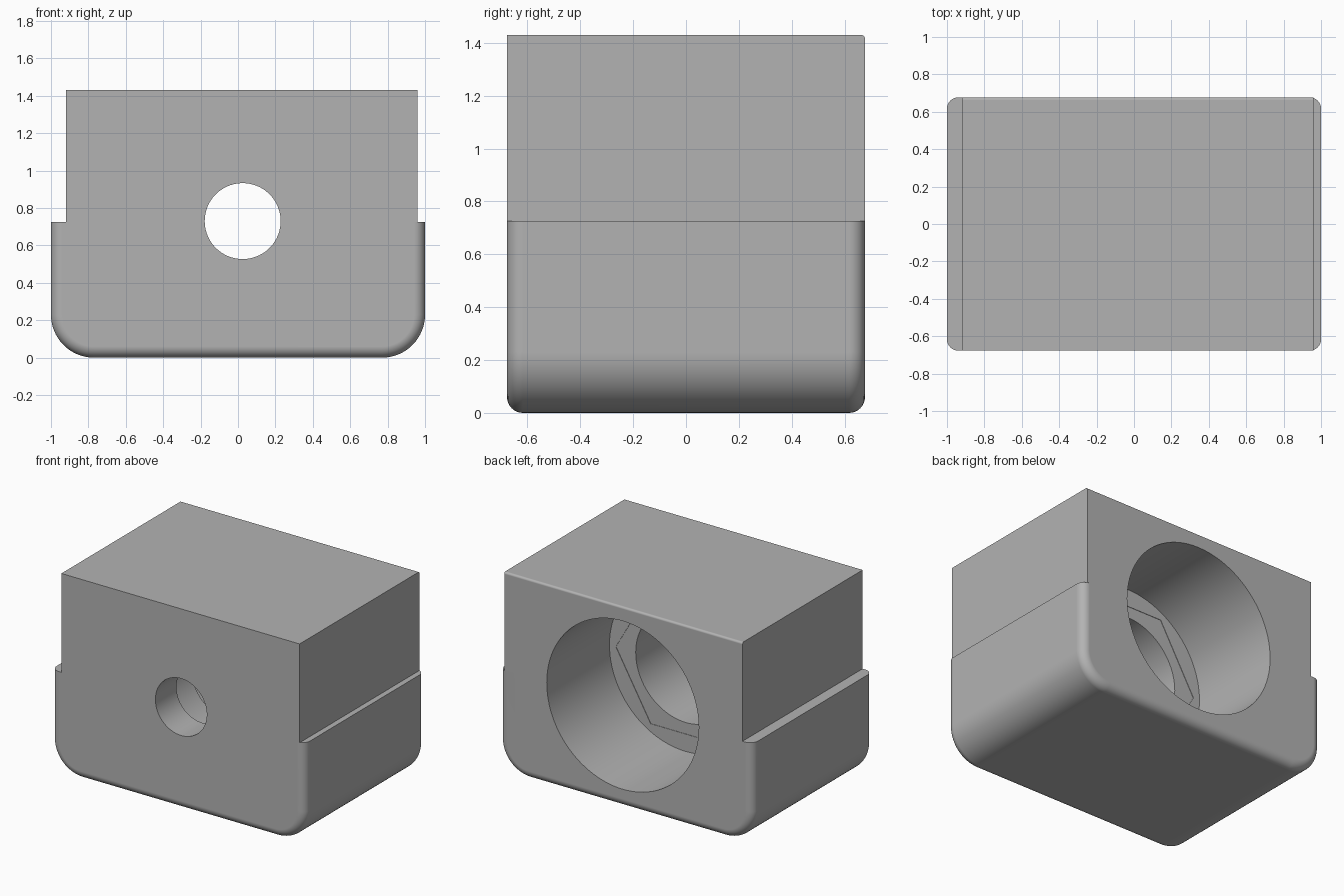
import bpy, bmesh, math

cube = bpy.data.objects.get("Cube")
if cube:
    bpy.data.objects.remove(cube, do_unlink=True)

HALF_Y, STEP_Z, TOP_Z = 0.677, 0.725, 1.43
HOLE_X, HOLE_Z = 0.025, 0.73

grey = bpy.data.materials.new("plain grey")
grey.use_nodes = True
colour = (0.45, 0.45, 0.45, 1)
grey.diffuse_color = colour
grey.node_tree.nodes["Principled BSDF"].inputs["Base Color"].default_value = colour


def finish(name, bm):
    bmesh.ops.recalc_face_normals(bm, faces=bm.faces)
    mesh = bpy.data.meshes.new(name)
    bm.to_mesh(mesh)
    bm.free()
    mesh.materials.append(grey)
    obj = bpy.data.objects.new(name, mesh)
    bpy.context.collection.objects.link(obj)
    return obj


def loft(name, rings):
    """Skin a list of equal-length rings and cap both ends."""
    bm = bmesh.new()
    loops = [[bm.verts.new(p) for p in ring] for ring in rings]
    for a, b in zip(loops, loops[1:]):
        for i in range(len(a)):
            j = (i + 1) % len(a)
            bm.faces.new((a[i], a[j], b[j], b[i]))
    bm.faces.new(loops[0])
    bm.faces.new(loops[-1])
    return finish(name, bm)


def base_ring(y, inset, corner=0.23, steps=16):
    """Front outline with two rounded bottom corners."""
    half, r = 1 - inset, corner - inset
    ring = [(half, y, STEP_Z)]
    for side in (1, -1):
        for i in range(steps + 1):
            a = math.pi / 2 * (i if side > 0 else steps - i) / steps
            ring.append((side * (1 - corner + r * math.cos(a)), y,
                         corner - r * math.sin(a)))
    return ring + [(-half, y, STEP_Z)]


def circle(y, r, sides):
    return [(HOLE_X + r * math.cos(math.tau * i / sides), y,
             HOLE_Z + r * math.sin(math.tau * i / sides)) for i in range(sides)]


def combine(target, other, operation):
    mod = target.modifiers.new(operation.lower(), 'BOOLEAN')
    mod.object, mod.operation, mod.solver = other, operation, 'EXACT'
    bpy.context.view_layer.objects.active = target
    bpy.ops.object.modifier_apply(modifier=mod.name)
    bpy.data.objects.remove(other, do_unlink=True)


# Lower body with a rounded rim on the front and back
FILLET, STEPS = 0.06, 8
rim = []
for i in range(STEPS + 1):
    a = math.pi / 2 * i / STEPS
    rim.append((HALF_Y - FILLET * (1 - math.cos(a)), FILLET * (1 - math.sin(a))))
rings = [base_ring(-y, inset) for y, inset in rim]
rings += [base_ring(y, inset) for y, inset in reversed(rim)]
block = loft("block", rings)

# Upper body, narrower, with a softened top back edge
bm = bmesh.new()
bmesh.ops.create_cube(bm, size=1)
for v in bm.verts:
    v.co = (0.96 if v.co.x > 0 else -0.92, math.copysign(HALF_Y, v.co.y),
            TOP_Z if v.co.z > 0 else STEP_Z)
back_edge = [e for e in bm.edges
             if all(v.co.y > 0 and v.co.z > 1 for v in e.verts)]
bmesh.ops.bevel(bm, geom=back_edge, offset=0.015, segments=4, profile=0.5,
                affect='EDGES')
combine(block, finish("upper_block", bm), 'UNION')

# Stepped bore: small front hole, middle bore, wide back bore
bore = [(-1, 0.203), (-0.44, 0.203), (-0.44, 0.395),
        (-0.03, 0.395), (-0.03, 0.6), (1, 0.6)]
combine(block, loft("bore_cutter", [circle(y, r, 96) for y, r in bore]),
        'DIFFERENCE')

# Shallow hexagonal seat on the floor of the wide bore
combine(block, loft("seat_cutter", [circle(y, 0.55, 6) for y in (-0.033, 0.2)]),
        'DIFFERENCE')

# Smooth curved surfaces, keeping sharp edges and flat faces
bpy.ops.object.select_all(action='DESELECT')
block.select_set(True)
bpy.context.view_layer.objects.active = block
bpy.ops.object.shade_smooth_by_angle(angle=math.radians(30))
weighted = block.modifiers.new("flat_face_normals", 'WEIGHTED_NORMAL')
weighted.keep_sharp = True
